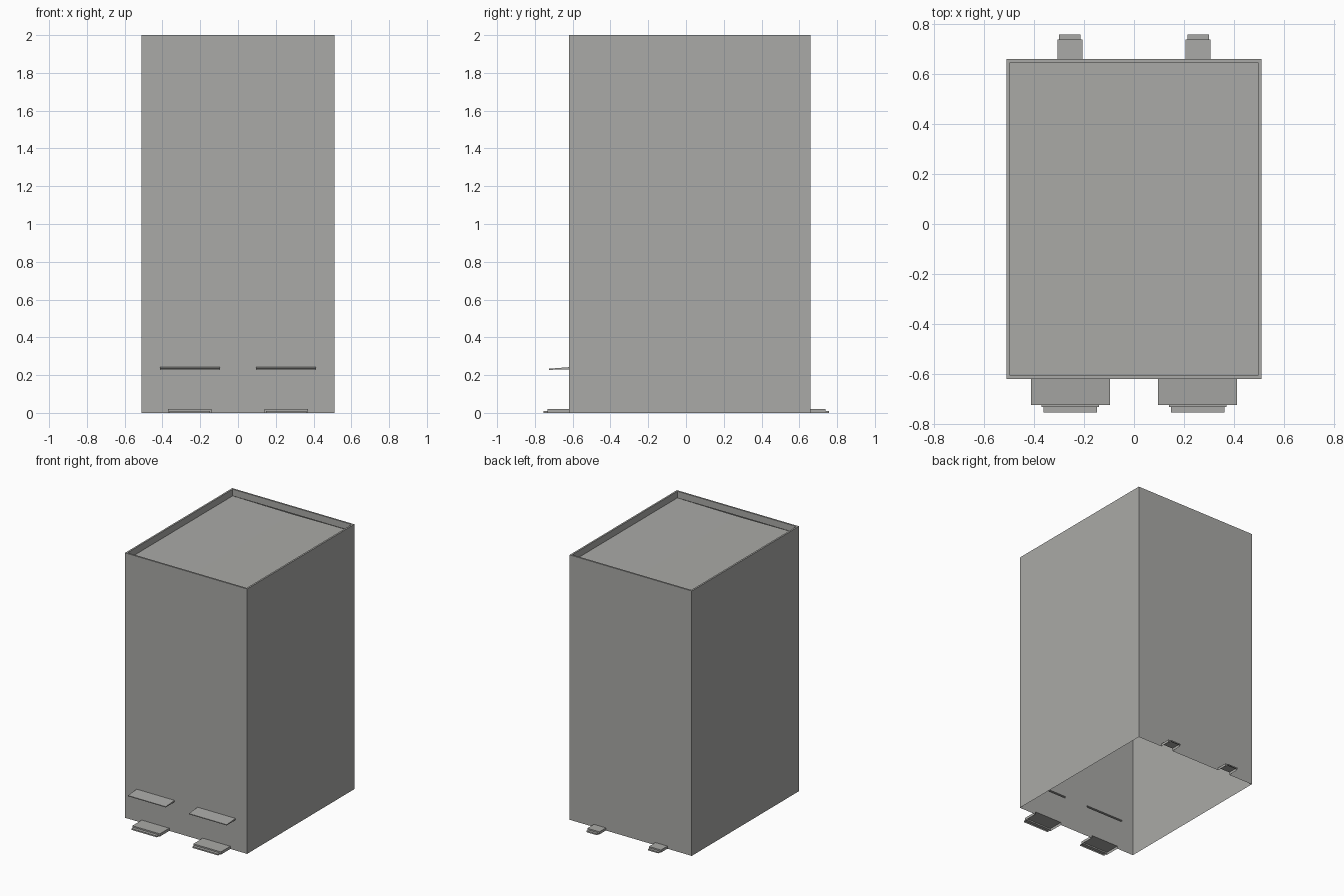
import bpy, bmesh
from mathutils import Vector

if "Cube" in bpy.data.objects:
    bpy.data.objects.remove(bpy.data.objects["Cube"])

grey = bpy.data.materials.new("concrete_grey")
grey.use_nodes = True
COLOUR = (0.40, 0.40, 0.385, 1)
grey.diffuse_color = COLOUR
grey.node_tree.nodes["Principled BSDF"].inputs["Base Color"].default_value = COLOUR

HALF, FRONT, BACK, TOP, ROOF, RIM = 0.51, -0.62, 0.66, 2.0, 1.95, 0.013


def face(bm, pts, outward):
    """Add a face whose normal follows the outward direction."""
    f = bm.faces.new([bm.verts.new(p) for p in pts])
    f.normal_update()
    if f.normal.dot(Vector(outward)) < 0:
        f.normal_flip()


def wall(bm, x0, x1, z0, z1, y, side, holes=()):
    """Upright wall in the xz plane with rectangular openings."""
    xs = sorted({x0, x1, *(v for h in holes for v in h[:2])})
    zs = sorted({z0, z1, *(v for h in holes for v in h[2:])})
    for a, b in zip(xs, xs[1:]):
        for c, d in zip(zs, zs[1:]):
            mx, mz = (a + b) / 2, (c + d) / 2
            if any(h[0] < mx < h[1] and h[2] < mz < h[3] for h in holes):
                continue
            face(bm, [(a, y, c), (b, y, c), (b, y, d), (a, y, d)], (0, side, 0))


def prism(bm, x0, x1, profile, normals):
    """Strip along x over an open yz profile, with both ends closed."""
    for p, q, n in zip(profile, profile[1:], normals):
        face(bm, [(x0, *p), (x1, *p), (x1, *q), (x0, *q)], (0, *n))
    for x, s in ((x0, -1), (x1, 1)):
        face(bm, [(x, *p) for p in profile], (s, 0, 0))


def finish(bm, name):
    bmesh.ops.remove_doubles(bm, verts=bm.verts, dist=1e-5)
    mesh = bpy.data.meshes.new(name)
    bm.to_mesh(mesh)
    bm.free()
    mesh.materials.append(grey)
    bpy.context.collection.objects.link(bpy.data.objects.new(name, mesh))


def step(name, cx, wide, narrow, y, tread, nose, side):
    """Two-level step, open underneath."""
    bm = bmesh.new()
    hi, lo = 0.02, 0.01
    up, out = (0, 0, 1), y + side * tread
    x0, x1 = cx - wide, cx + wide
    face(bm, [(x0, y, hi), (x1, y, hi), (x1, out, hi), (x0, out, hi)], up)
    for x, s in ((x0, -1), (x1, 1)):
        face(bm, [(x, y, 0), (x, out, 0), (x, out, hi), (x, y, hi)], (s, 0, 0))
    wall(bm, x0, x1, 0, hi, out, side, [(cx - narrow, cx + narrow, 0, lo)])
    end = out + side * nose
    prism(bm, cx - narrow, cx + narrow,
          [(out, 0), (out, lo), (end, lo), (end, 0)][1:] + [(out, 0)],
          [(0, 1), (side, 0)])
    # The nose underside is left open like the tread
    bm.faces.ensure_lookup_table()
    low = [f for f in bm.faces if all(v.co.z < 1e-6 for v in f.verts)]
    bmesh.ops.delete(bm, geom=low, context='FACES')
    finish(bm, name)


# Openings behind the awnings and steps
front_holes, back_holes = [], []
for s in (-1, 1):
    cx, ax, bx = s * 0.255, s * 0.2545, s * 0.257
    front_holes += [(ax - 0.158, ax + 0.158, 0.23, 0.242),
                    (cx - 0.115, cx + 0.115, 0, 0.02)]
    back_holes.append((bx - 0.05, bx + 0.05, 0, 0.02))

# Body shell, open at the bottom
bm = bmesh.new()
wall(bm, -HALF, HALF, 0, TOP, FRONT, -1, front_holes)
wall(bm, -HALF, HALF, 0, TOP, BACK, 1, back_holes)
for s in (-1, 1):
    x = s * HALF
    face(bm, [(x, FRONT, 0), (x, BACK, 0), (x, BACK, TOP), (x, FRONT, TOP)], (s, 0, 0))

# Parapet rim and its inner walls
outer = [(-HALF, FRONT), (HALF, FRONT), (HALF, BACK), (-HALF, BACK)]
xi, yf, yb = HALF - RIM, FRONT + RIM, BACK - RIM
inner = [(-xi, yf), (xi, yf), (xi, yb), (-xi, yb)]
inward = [(0, 1, 0), (-1, 0, 0), (0, -1, 0), (1, 0, 0)]
for i in range(4):
    j = (i + 1) % 4
    face(bm, [(*outer[i], TOP), (*outer[j], TOP), (*inner[j], TOP), (*inner[i], TOP)], (0, 0, 1))
    face(bm, [(*inner[i], TOP), (*inner[j], TOP), (*inner[j], ROOF), (*inner[i], ROOF)], inward[i])
finish(bm, "building_shell")

# Roof in two halves meeting along a shallow centre seam
bm = bmesh.new()
seam = ROOF - 0.004
for s in (-1, 1):
    face(bm, [(0, yf, seam), (s * xi, yf, ROOF), (s * xi, yb, ROOF), (0, yb, seam)], (0, 0, 1))
finish(bm, "roof_panels")

# Awnings, front steps and back steps, one pair each
for s, label in ((1, "left"), (-1, "right")):
    bm = bmesh.new()
    ax, tip = s * 0.2545, FRONT - 0.104
    prism(bm, ax - 0.158, ax + 0.158,
          [(FRONT, 0.242), (tip, 0.234), (tip, 0.228), (FRONT, 0.23)],
          [(0, 1), (-1, 0), (0, -1)])
    finish(bm, label + "_awning")
    step(label + "_front_step", s * 0.255, 0.115, 0.107, FRONT, 0.112, 0.023, -1)
    step(label + "_back_step", s * 0.257, 0.05, 0.043, BACK, 0.078, 0.02, 1)
